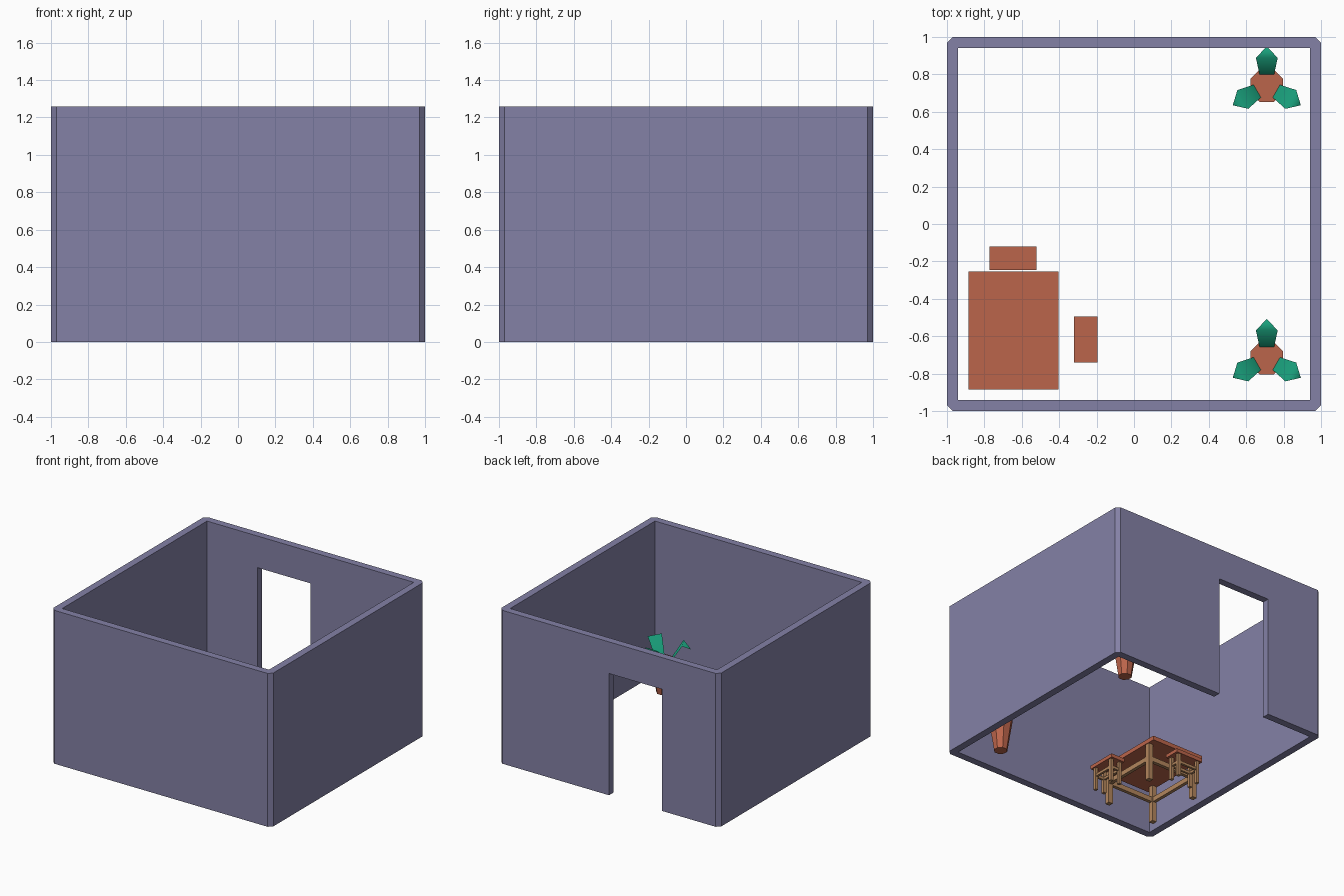
import bpy, bmesh, math
from mathutils import Matrix, Vector

if "Cube" in bpy.data.objects:
    bpy.data.objects.remove(bpy.data.objects["Cube"])


def material(name, rgb):
    m = bpy.data.materials.new(name)
    m.diffuse_color = (*rgb, 1)
    m.use_nodes = True
    m.node_tree.nodes["Principled BSDF"].inputs["Base Color"].default_value = m.diffuse_color
    return m


PLASTER = material("plaster", (0.23, 0.22, 0.38))
BRICK = material("red_wood", (0.50, 0.13, 0.07))
TAN = material("tan_wood", (0.45, 0.24, 0.11))
GREEN = material("leaf_green", (0.01, 0.35, 0.20))


def finish(name, bm, mat):
    bmesh.ops.recalc_face_normals(bm, faces=bm.faces)
    me = bpy.data.meshes.new(name)
    bm.to_mesh(me)
    bm.free()
    ob = bpy.data.objects.new(name, me)
    bpy.context.collection.objects.link(ob)
    if mat:
        me.materials.append(mat)
    return ob


def prism(name, outline, z0, z1, mat=None):
    bm = bmesh.new()
    face = bm.faces.new([bm.verts.new((x, y, z0)) for x, y in outline])
    up = bmesh.ops.extrude_face_region(bm, geom=[face])["geom"]
    bmesh.ops.translate(bm, vec=(0, 0, z1 - z0),
                        verts=[v for v in up if isinstance(v, bmesh.types.BMVert)])
    # make sure the starting face is kept as the bottom cap
    if not any(all(abs(v.co.z - z0) < 1e-6 for v in f.verts) for f in bm.faces):
        bm.faces.new([v for v in bm.verts if abs(v.co.z - z0) < 1e-6])
    return finish(name, bm, mat)


def box(name, x0, x1, y0, y1, z0, z1, mat=None):
    return prism(name, [(x0, y0), (x1, y0), (x1, y1), (x0, y1)], z0, z1, mat)


def bar(name, cx, cy, z0, z1, sx, sy, mat):
    return box(name, cx - sx / 2, cx + sx / 2, cy - sy / 2, cy + sy / 2, z0, z1, mat)


# Room walls: chamfered shell with the inside and the doorway cut out
a, b = 1.0, 0.97
walls = prism("walls", [(-b, -a), (b, -a), (a, -b), (a, b), (b, a), (-b, a), (-a, b), (-a, -b)],
              0, 1.26, PLASTER)
inside = box("inside_cutter", -0.94, 0.94, -0.94, 0.94, -0.5, 2)
doorway = box("doorway_cutter", -0.48, 0.0, 0.8, 1.2, -0.4, 1.0)
bpy.context.view_layer.objects.active = walls
for cutter in (inside, doorway):
    mod = walls.modifiers.new("cut", "BOOLEAN")
    mod.operation, mod.solver, mod.object = "DIFFERENCE", "EXACT", cutter
    bpy.ops.object.modifier_apply(modifier=mod.name)
    bpy.data.objects.remove(cutter)


# Table and stools: slab top, four legs, stretchers all round
def furniture(name, cx, cy, size, height, slab, leg, half, rail_z, rail_h):
    hx, hy = half
    bar(name + "_top", cx, cy, height - slab, height, *size, BRICK)
    for sx in (-1, 1):
        for sy in (-1, 1):
            bar(name + "_leg", cx + sx * hx, cy + sy * hy, 0, height - slab, leg, leg, TAN)
    t = leg * 0.7
    for s in (-1, 1):
        bar(name + "_side_rail", cx + s * hx, cy, rail_z, rail_z + rail_h, t, 2 * hy, TAN)
        bar(name + "_end_rail", cx, cy + s * hy, rail_z, rail_z + rail_h, 2 * hx, t, TAN)


furniture("table", -0.645, -0.57, (0.48, 0.63), 0.34, 0.035, 0.04, (0.215, 0.235), 0.165, 0.04)
furniture("back_stool", -0.647, -0.183, (0.25, 0.125), 0.215, 0.03, 0.026, (0.09, 0.04), 0.11, 0.022)
furniture("side_stool", -0.258, -0.618, (0.125, 0.245), 0.215, 0.03, 0.026, (0.04, 0.09), 0.11, 0.022)


# Potted plants: tapered eight-sided pot with three arching leaves
LEAF = [(0.04, 0.035, 0.24), (0.148, 0.058, 0.41), (0.21, 0.0, 0.36)]  # reach, half width, height


def plant(cx, cy):
    bm = bmesh.new()
    bmesh.ops.create_cone(bm, cap_ends=True, segments=8, radius1=0.052, radius2=0.095, depth=0.27,
                          matrix=Matrix.Translation((cx, cy, 0.135)) @ Matrix.Rotation(math.pi / 8, 4, "Z"))
    finish("pot", bm, BRICK)
    for k in range(3):
        turn = Matrix.Translation((cx, cy, 0)) @ Matrix.Rotation(math.radians(90 + 120 * k), 4, "Z")
        bm = bmesh.new()
        (r0, w0, z0), (r1, w1, z1), (r2, _, z2) = LEAF
        p = [bm.verts.new(turn @ Vector(c)) for c in (
            (r0, -w0, z0), (r1, -w1, z1), (r2, 0, z2), (r1, w1, z1), (r0, w0, z0))]
        bm.faces.new((p[0], p[1], p[3], p[4]))
        bm.faces.new((p[1], p[2], p[3]))
        for f in bm.faces:
            f.smooth = True
        finish("leaf", bm, GREEN)


plant(0.71, 0.74)
plant(0.71, -0.717)
